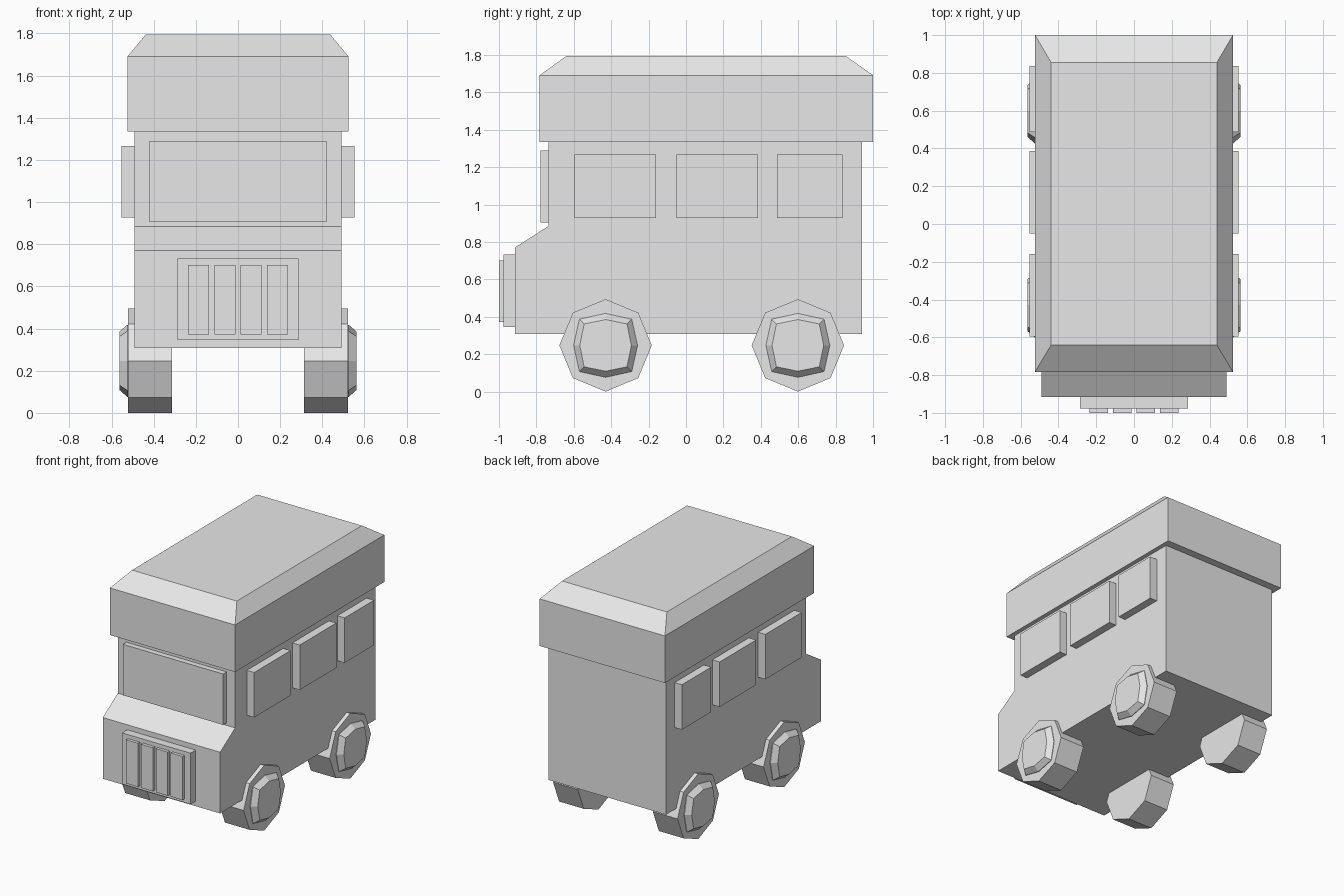
import bpy
import math

if "Cube" in bpy.data.objects:
    bpy.data.objects.remove(bpy.data.objects["Cube"])

grey = bpy.data.materials.new("plain_grey")
grey.diffuse_color = (0.8, 0.8, 0.8, 1)
grey.use_nodes = True
grey.node_tree.nodes["Principled BSDF"].inputs["Base Color"].default_value = grey.diffuse_color


def make(name, verts, faces):
    mesh = bpy.data.meshes.new(name)
    mesh.from_pydata(verts, [], faces)
    mesh.materials.append(grey)
    obj = bpy.data.objects.new(name, mesh)
    bpy.context.collection.objects.link(obj)
    return obj


def loft(name, rings):
    """Skin equal-length rings, listed so that each runs counter-clockwise
    seen from the last ring, and cap both ends."""
    n = len(rings[0])
    verts = [v for ring in rings for v in ring]
    faces = [tuple(reversed(range(n))), tuple(range(len(verts) - n, len(verts)))]
    for r in range(len(rings) - 1):
        for i in range(n):
            j = (i + 1) % n
            faces.append((r * n + i, r * n + j, (r + 1) * n + j, (r + 1) * n + i))
    return make(name, verts, faces)


def rect(x, y0, y1, z, x0=None):
    x0 = -x if x0 is None else x0
    return [(x0, y0, z), (x, y0, z), (x, y1, z), (x0, y1, z)]


def box(name, x0, x1, y0, y1, z0, z1):
    return loft(name, [rect(x1, y0, y1, z0, x0), rect(x1, y0, y1, z1, x0)])


# Body with sloping hood, extruded across the width
profile = [(-0.915, 0.307), (0.94, 0.307), (0.94, 1.335),
           (-0.735, 1.335), (-0.735, 0.885), (-0.915, 0.77)]
loft("body", [[(x, y, z) for y, z in profile] for x in (-0.491, 0.491)])

# Overhanging roof with chamfered top
loft("roof", [rect(0.524, -0.783, 1.0, 1.335), rect(0.524, -0.783, 1.0, 1.691),
              rect(0.4385, -0.64, 0.855, 1.794)])

# Windscreen, grille and grille bars
box("windscreen", -0.42, 0.42, -0.777, -0.72, 0.905, 1.29)
box("grille", -0.287, 0.287, -0.977, -0.9, 0.345, 0.732)
for i in range(4):
    x = (i - 1.5) * 0.1245
    box("grille_bar", x - 0.05, x + 0.05, -1.0, -0.96, 0.372, 0.702)

# Side windows
for side in (-1, 1):
    for y0, y1 in ((-0.595, -0.16), (-0.05, 0.386), (0.487, 0.837)):
        xs = sorted((side * 0.47, side * 0.552))
        box("side_window", *xs, y0, y1, 0.927, 1.267)


def octagon(x, cy, axis_r, diag_r):
    """Octagon facing sideways, with a corner at the top."""
    return [(x, cy + (axis_r, diag_r)[k % 2] * math.cos(k * math.pi / 4),
             0.247 + (axis_r, diag_r)[k % 2] * math.sin(k * math.pi / 4))
            for k in range(8)]


def side_loft(name, side, rings):
    return loft(name, rings if side > 0 else [r[::-1] for r in rings])


# Eight-sided wheels with bevelled hubs
for side in (-1, 1):
    for cy in (-0.43, 0.598):
        side_loft("wheel", side, [octagon(side * x, cy, 0.247, 0.247)
                                  for x in (0.314, 0.521)])
        side_loft("hub", side, [octagon(side * 0.51, cy, 0.171, 0.198),
                                octagon(side * 0.525, cy, 0.171, 0.198),
                                octagon(side * 0.563, cy, 0.138, 0.162)])
